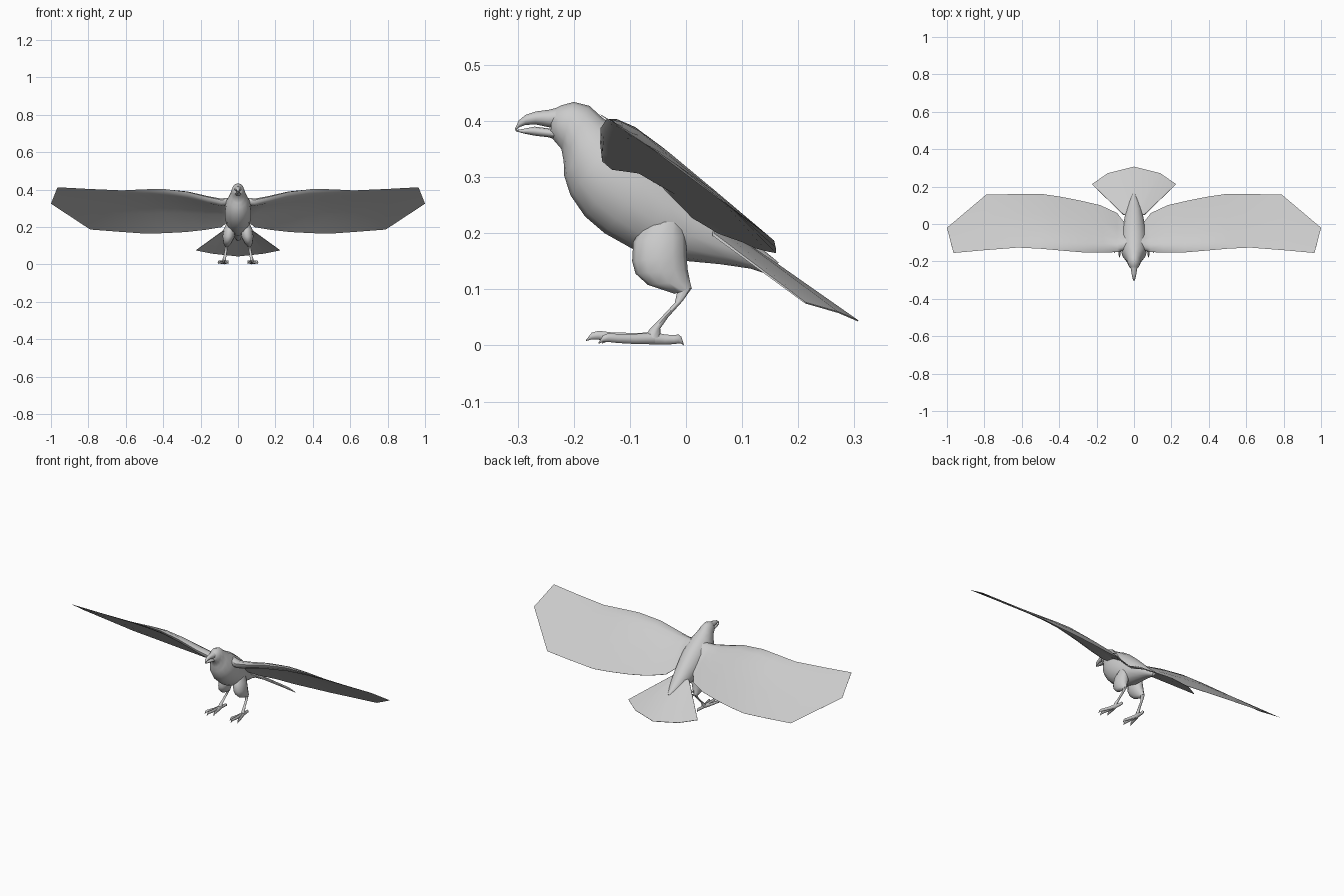
import bpy, bmesh, math

grey = bpy.data.materials.new("plumage_grey")
grey.diffuse_color = (0.6, 0.6, 0.6, 1)


def skin(name, rings, mirror=False):
    """Bridge closed rings of equal length and cap both ends."""
    bm = bmesh.new()
    loops = [[bm.verts.new(p) for p in r] for r in rings]
    n = len(loops[0])
    for a, b in zip(loops, loops[1:]):
        for i in range(n):
            j = (i + 1) % n
            bm.faces.new((a[i], a[j], b[j], b[i]))
    bm.faces.new(loops[0][::-1])
    bm.faces.new(loops[-1])
    bmesh.ops.recalc_face_normals(bm, faces=bm.faces)
    me = bpy.data.meshes.new(name)
    bm.to_mesh(me)
    bm.free()
    me.materials.append(grey)
    ob = bpy.data.objects.new(name, me)
    bpy.context.collection.objects.link(ob)
    if mirror:
        ob.modifiers.new("mirror", 'MIRROR').use_mirror_merge = False
    return ob


def oval(top, bot, w, xc=0.0, n=14):
    """Elliptical ring spanning two side-view points (y, z), half width w."""
    pts = []
    for i in range(n):
        a = 2 * math.pi * i / n
        t = (1 + math.cos(a)) / 2
        pts.append((xc + w * math.sin(a),
                    bot[0] + (top[0] - bot[0]) * t,
                    bot[1] + (top[1] - bot[1]) * t))
    return pts


# Body and head: top point, bottom point, half width
body = [
    ((-.238, .420), (-.242, .374), .016),
    ((-.222, .428), (-.234, .364), .027),
    ((-.200, .434), (-.222, .350), .034),
    ((-.172, .427), (-.218, .328), .038),
    ((-.148, .405), (-.217, .302), .048),
    ((-.115, .385), (-.206, .268), .064),
    ((-.080, .366), (-.180, .230), .071),
    ((-.035, .335), (-.145, .200), .071),
    ((.005, .300), (-.095, .172), .066),
    ((.045, .262), (-.015, .152), .055),
    ((.085, .222), (.060, .145), .042),
    ((.120, .185), (.115, .137), .028),
    ((.165, .148), (.155, .124), .008),
]
skin("body", [oval(*r) for r in body])

# Parted beak
skin("upper_beak", [oval(*r, n=10) for r in [
    ((-.228, .424), (-.228, .386), .020), ((-.245, .420), (-.245, .389), .017),
    ((-.268, .417), (-.268, .394), .013), ((-.286, .411), (-.286, .393), .009),
    ((-.298, .401), (-.297, .389), .006), ((-.305, .386), (-.303, .384), .001)]])
skin("lower_beak", [oval(*r, n=10) for r in [
    ((-.228, .386), (-.228, .366), .018), ((-.245, .387), (-.245, .371), .014),
    ((-.270, .390), (-.270, .374), .010), ((-.290, .386), (-.290, .378), .006),
    ((-.304, .384), (-.304, .382), .001)]])

# Wing stations: leading point, trailing point, thickness, camber
wing = [
    ((.02, -.120, .350), (.02, .000, .250), .050, .010),
    ((.06, -.140, .348), (.055, .012, .228), .050, .012),
    ((.09, -.150, .345), (.09, .058, .200), .046, .016),
    ((.16, -.153, .360), (.18, .100, .185), .040, .020),
    ((.27, -.152, .388), (.28, .123, .174), .036, .020),
    ((.40, -.141, .404), (.39, .145, .168), .028, .018),
    ((.50, -.132, .402), (.49, .160, .165), .018, .016),
    ((.62, -.126, .396), (.62, .160, .174), .006, .014),
    ((.80, -.140, .404), (.79, .157, .187), .003, .008),
    ((.965, -.155, .413), (1.0, -.020, .325), .002, .000),
]
# Section: chord fraction, relative thickness
section = [(0, 0), (.04, .30), (.13, .45), (.3, .32), (.6, .10), (1, .02),
           (1, -.02), (.6, -.06), (.3, -.16), (.13, -.5), (.04, -.35)]
rings = []
for lead, trail, thick, camber in wing:
    dy, dz = trail[1] - lead[1], trail[2] - lead[2]
    length = math.hypot(dy, dz)
    ny, nz = -dz / length, dy / length
    ring = []
    for f, h in section:
        d = thick * h + camber * 4 * f * (1 - f)
        ring.append((lead[0] + (trail[0] - lead[0]) * f,
                     lead[1] + dy * f + ny * d,
                     lead[2] + dz * f + nz * d))
    rings.append(ring)
skin("wing", rings, True)

# Fan tail: root and rim points from the centre outwards, thin slab
root = [(0, .05, .225), (.03, .05, .218), (.055, .05, .200)]
rim = [(0, .307, .045), (.14, .272, .060), (.225, .213, .077)]
mirror_row = lambda row: [(-x, y, z) for x, y, z in row[:0:-1]] + row
tail = []
for a, b in zip(mirror_row(root), mirror_row(rim)):
    tail.append([(a[0], a[1], a[2]), (b[0], b[1], b[2]),
                 (b[0], b[1] - .001, b[2] - .002), (a[0], a[1] - .003, a[2] - .004)])
skin("tail", tail)

# Thigh
skin("thigh", [oval(*r, n=12) for r in [
    ((-.005, .225), (-.075, .215), .022, .040),
    ((.000, .195), (-.094, .185), .031, .045),
    ((.001, .160), (-.096, .150), .033, .049),
    ((.003, .135), (-.090, .128), .028, .053),
    ((.007, .115), (-.068, .108), .020, .057),
    ((.010, .102), (-.020, .092), .010, .060)]], True)

# Shank
skin("shank", [oval(*r, n=8) for r in [
    ((.011, .103), (-.016, .094), .009, .060),
    ((-.006, .079), (-.020, .076), .007, .064),
    ((-.032, .050), (-.046, .048), .007, .069),
    ((-.046, .030), (-.064, .030), .009, .073),
    ((-.044, .012), (-.075, .014), .010, .074)]], True)


# Toes: each bends down into a claw, listed as x and y of its tip
def toe(name, tip_x, tip_y, tip_z):
    steps = [(0, .023, .006, .009), (.35, .021, .007, .0075), (.65, .021, .009, .007),
             (.82, .023, .011, .006), (.92, .019, .011, .004)]
    y0, x0 = -.055, .074
    rows = [oval((y0 + (tip_y - y0) * f, t + tip_z * f),
                 (y0 + (tip_y - y0) * f, b + tip_z * f - .004),
                 w, x0 + (tip_x - x0) * f, 8) for f, t, b, w in steps]
    rows.append(oval((tip_y, tip_z + .006), (tip_y, tip_z + .004), .001, tip_x, 8))
    skin(name, rows, True)


toe("middle_toe", .078, -.178, .004)
toe("outer_toe", .107, -.156, -.001)
toe("inner_toe", .052, -.150, -.001)
toe("hind_toe", .070, -.004, -.004)

# Smooth shading with sharp creases kept
for ob in bpy.context.collection.objects:
    ob.select_set(True)
    bpy.context.view_layer.objects.active = ob
bpy.ops.object.shade_smooth_by_angle(angle=math.radians(50))
